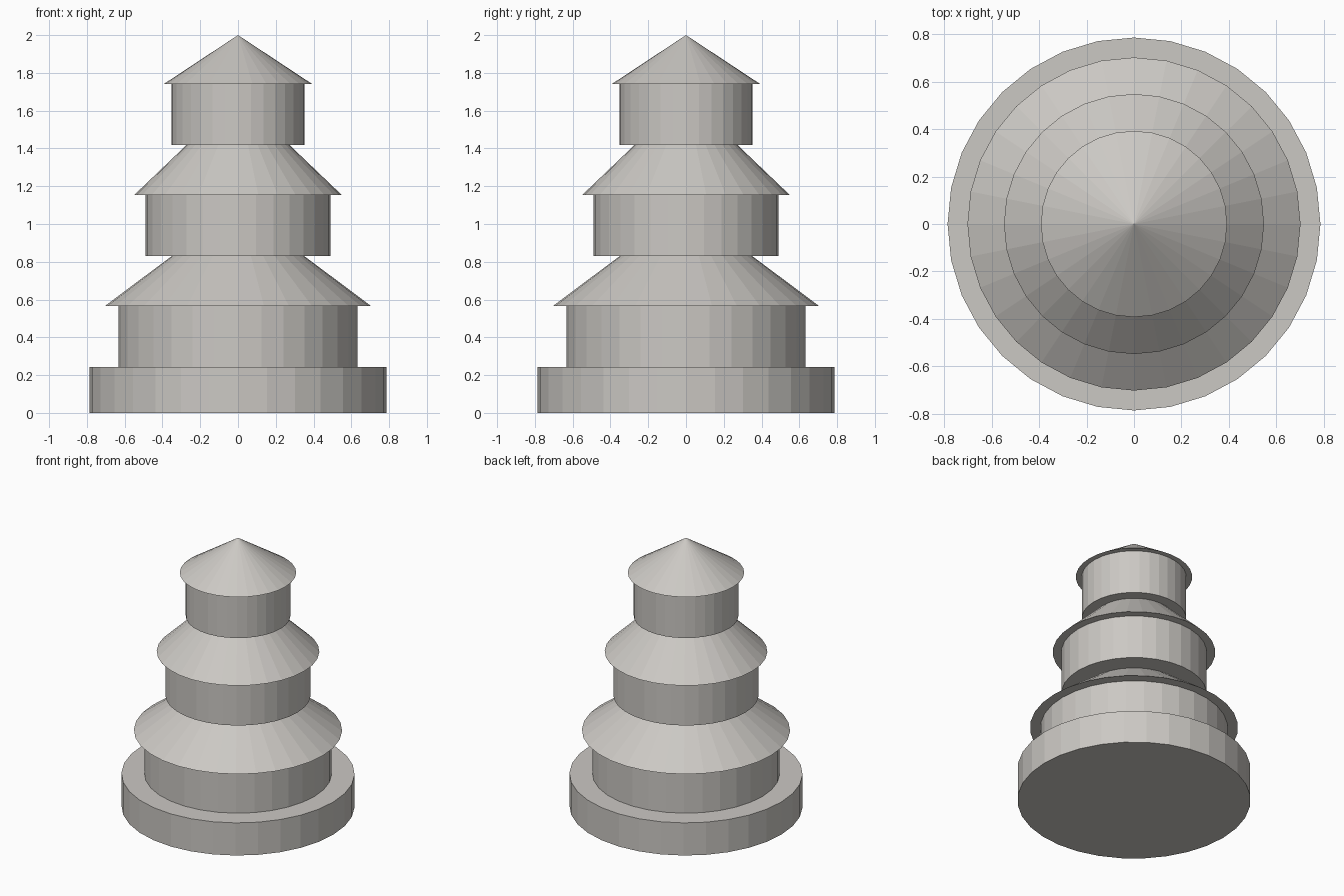
import bpy
import bmesh
from mathutils import Matrix

cube = bpy.data.objects.get("Cube")
if cube:
    bpy.data.objects.remove(cube, do_unlink=True)

SIDES = 32

stone = bpy.data.materials.new("warm_grey_stone")
stone.use_nodes = True
colour = (0.6, 0.58, 0.55, 1.0)
stone.diffuse_color = colour
stone.node_tree.nodes["Principled BSDF"].inputs["Base Color"].default_value = colour


def add_drum(name, bottom, height, lower_radius, upper_radius):
    """Add a capped round drum, frustum or cone; return its top height."""
    bm = bmesh.new()
    bmesh.ops.create_cone(
        bm, cap_ends=True, segments=SIDES,
        radius1=lower_radius, radius2=upper_radius, depth=height,
        matrix=Matrix.Translation((0, 0, bottom + height / 2)))
    mesh = bpy.data.meshes.new(name)
    bm.to_mesh(mesh)
    bm.free()
    mesh.materials.append(stone)
    bpy.context.collection.objects.link(bpy.data.objects.new(name, mesh))
    return bottom + height


# Round plinth
z = add_drum("base", 0, 0.243, 0.787, 0.787)

# Three storeys: wall radius, eave radius, roof top radius
storeys = {
    "lower": (0.632, 0.703, 0.351),
    "middle": (0.491, 0.549, 0.274),
    "upper": (0.353, 0.393, 0),
}
for level, (wall, eave, top) in storeys.items():
    z = add_drum(level + "_wall", z, 0.324, wall, wall)
    roof_height = 0.263 if top else 2 - z
    z = add_drum(level + "_roof", z, roof_height, eave, top)
